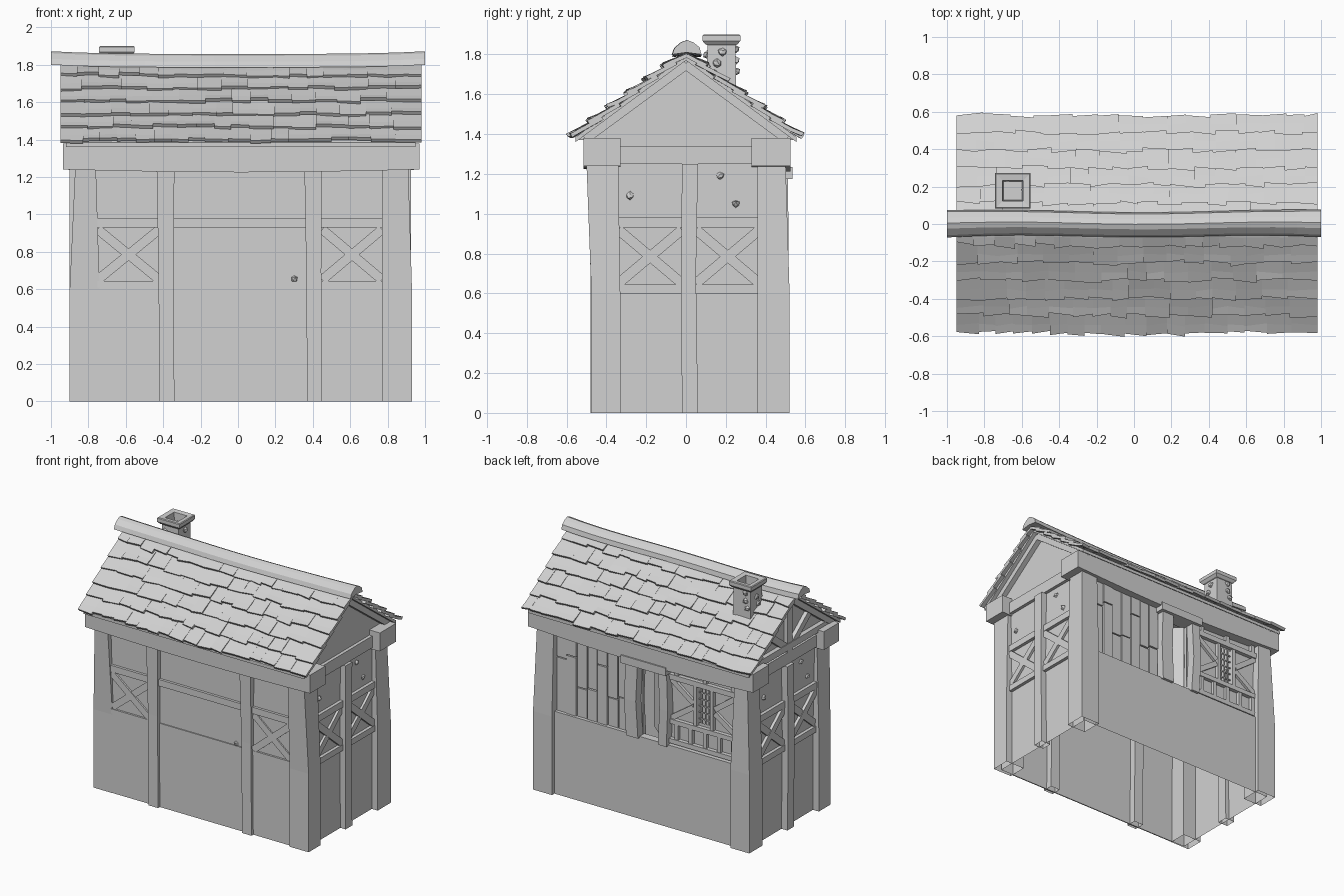
import bpy, bmesh, math, random
from mathutils import Vector

random.seed(4)
cube = bpy.data.objects.get("Cube")
if cube:
    bpy.data.objects.remove(cube, do_unlink=True)

GREY = (0.64, 0.64, 0.64, 1)
mat = bpy.data.materials.new("plain grey")
mat.use_nodes = True
mat.diffuse_color = GREY
mat.node_tree.nodes["Principled BSDF"].inputs["Base Color"].default_value = GREY


def finish(name, bm, fix=True):
    if fix:
        bmesh.ops.recalc_face_normals(bm, faces=bm.faces)
    mesh = bpy.data.meshes.new(name)
    bm.to_mesh(mesh)
    bm.free()
    mesh.materials.append(mat)
    ob = bpy.data.objects.new(name, mesh)
    bpy.context.collection.objects.link(ob)


def add_loft(bm, rings, cap_start=True, cap_end=True):
    loops = [[bm.verts.new(p) for p in ring] for ring in rings]
    n = len(loops[0])
    for a, b in zip(loops, loops[1:]):
        for i in range(n):
            bm.faces.new((a[i], a[(i + 1) % n], b[(i + 1) % n], b[i]))
    if cap_start:
        bm.faces.new(loops[0][::-1])
    if cap_end:
        bm.faces.new(loops[-1])


def loft(name, rings, **caps):
    bm = bmesh.new()
    add_loft(bm, rings, **caps)
    finish(name, bm)


def rect(x0, x1, y0, y1, z):
    return [(x0, y0, z), (x1, y0, z), (x1, y1, z), (x0, y1, z)]


def box(name, x0, x1, y0, y1, z0, z1):
    loft(name, [rect(x0, x1, y0, y1, z0), rect(x0, x1, y0, y1, z1)])


def strut(name, p, q, width, depth, normal):
    """Flat timber from p to q, lying on a wall with the given normal."""
    p, q, n = Vector(p), Vector(q), Vector(normal)
    side = (q - p).normalized().cross(n) * width / 2
    out = n * depth
    loft(name, [[c - side, c + side, c + side + out, c - side + out] for c in (p, q)])


def sheets(name, quads):
    bm = bmesh.new()
    for q in quads:
        bm.faces.new([bm.verts.new(p) for p in q])
    finish(name, bm, fix=False)


# Wall shell, open below and with door and window openings at the back
XL, XR, YF, YB, TOP, SILL = -0.85, 0.88, -0.45, 0.45, 1.3, 0.63
quads = [
    [(XL, YF, 0), (XR, YF, 0), (XR, YF, TOP), (XL, YF, TOP)],
    [(XR, YF, 0), (XR, 0.48, 0), (XR, 0.48, TOP), (XR, YF, TOP)],
    [(XL, 0.48, 0), (XL, YF, 0), (XL, YF, TOP), (XL, 0.48, TOP)],
    [(XR, 0.49, 0), (XL, 0.49, 0), (XL, 0.49, SILL), (XR, 0.49, SILL)],
    [(XR, 0.49, SILL), (XL, 0.49, SILL), (XL, 0.43, SILL), (XR, 0.43, SILL)],
]
xs = [XL, -0.54, -0.42, -0.12, 0.05, XR]
zs = [SILL, 0.85, 1.12, 1.18, TOP]
for i, (a, b) in enumerate(zip(xs, xs[1:])):
    for k, (c, d) in enumerate(zip(zs, zs[1:])):
        door, window = i == 3 and k < 3, i == 1 and k == 1
        if not door and not window:
            quads.append([(b, YB, c), (a, YB, c), (a, YB, d), (b, YB, d)])
sheets("wall_shell", quads)
box("front_sill", -0.74, 0.77, YF - 0.008, YF, 0.0, 0.64)

# Corner posts, kinked above the sill
corners = {
    "front_right_post": ((-0.90, -0.74, -0.46, -0.32), (-0.87, -0.76, -0.49, -0.34)),
    "front_left_post": ((0.77, 0.93, -0.475, -0.33), (0.77, 0.91, -0.50, -0.34)),
    "back_right_post": ((-0.90, -0.74, 0.36, 0.52), (-0.87, -0.76, 0.36, 0.50)),
    "back_left_post": ((0.77, 0.93, 0.36, 0.52), (0.77, 0.91, 0.36, 0.50)),
}
for name, (low, high) in corners.items():
    loft(name, [rect(*low, 0), rect(*low, 0.6), rect(*high, 1.26)], cap_start=False)

# Middle posts
for name, x in (("front_mid_post_right", -0.38), ("front_mid_post_left", 0.41)):
    loft(name, [rect(x - 0.04, x + 0.04, -0.48, -0.40, 0), rect(x - 0.045, x + 0.035, -0.48, -0.40, 0.7),
                rect(x - 0.055, x + 0.04, -0.49, -0.40, 1.26)], cap_start=False)
for name, x in (("right_mid_post", -0.86), ("left_mid_post", 0.885)):
    loft(name, [rect(x - 0.04, x + 0.04, -0.02, 0.06, 0), rect(x - 0.04, x + 0.04, -0.025, 0.05, 0.7),
                rect(x - 0.04, x + 0.04, -0.02, 0.06, 1.25)], cap_start=False)

# Front rails and cross braces
box("front_rail", -0.76, 0.77, -0.47, YF, 0.93, 0.98)
for a, b in ((-0.75, -0.42), (0.77, 0.45)):
    box("front_low_rail", min(a, b), max(a, b), -0.465, YF, 0.61, 0.645)
    strut("front_brace", (a, YF, 0.92), (b, YF, 0.65), 0.05, 0.014, (0, -1, 0))
    strut("front_brace", (a, YF, 0.65), (b, YF, 0.92), 0.05, 0.010, (0, -1, 0))

# Gable ends: rails, cross braces, tie beam, panel and rafters
for side, x, s in (("right", XL, -1), ("left", XR, 1)):
    x0, x1 = sorted((x, x + s * 0.025))
    for a, b in ((-0.34, -0.02), (0.05, 0.37)):
        box(side + "_rail", x0, x1, a, b, 0.93, 0.98)
        box(side + "_low_rail", x0, x1, a, b, 0.60, 0.645)
        strut(side + "_brace", (x, a, 0.92), (x, b, 0.65), 0.05, 0.022, (s, 0, 0))
        strut(side + "_brace", (x, a, 0.65), (x, b, 0.92), 0.05, 0.018, (s, 0, 0))
    box(side + "_tie_beam", x0, x1, -0.34, 0.34, 1.25, 1.34)
    tri = [(x, -0.54, 1.37), (x, 0.54, 1.37), (x, 0, 1.79)]
    base = [(x, -0.5, 1.25), (x, 0.5, 1.25), (x, 0.5, 1.37), (x, -0.5, 1.37)]
    sheets(side + "_gable_panel", [q[::s] for q in (tri, base)])
    for t in (-1, 1):
        strut(side + "_rafter", (x, t * 0.51, 1.38), (x, 0, 1.755), 0.06, 0.04, (s, 0, 0))
        if s < 0:
            strut("gable_strut", (x, t * 0.03, 1.38), (x, t * 0.26, 1.56), 0.05, 0.03, (s, 0, 0))
    if s < 0:
        strut("king_post", (x, 0, 1.34), (x, 0, 1.75), 0.06, 0.03, (s, 0, 0))
        box("gable_tie", x - 0.035, x, -0.48, 0.48, 1.36, 1.41)

# Sagging eave beams
for name, y0, y1, sag in (("front_eave_beam", -0.515, -0.33, 0.015), ("back_eave_beam", 0.33, 0.525, 0.03)):
    rings = []
    for i in range(9):
        t = i / 8
        d = sag * math.sin(math.pi * t)
        x = -0.935 + 1.905 * t
        rings.append([(x, y0, 1.24 - d), (x, y1, 1.24 - d), (x, y1, 1.38), (x, y0, 1.38)])
    loft(name, rings)

# Back wall: planks in two lengths beside the door
for i in range(7):
    a = 0.165 + i * 0.087
    split = random.uniform(0.8, 1.1)
    for c, d in ((0.62, split - 0.004), (split + 0.004, 1.26)):
        box("plank", a, a + 0.079, YB, YB + random.uniform(0.012, 0.024), c, d)

# Door frame and a leaf standing ajar
for name, a, w, lean in (("door_post_left", 0.05, 0.10, 0.015), ("door_post_right", -0.19, 0.07, -0.015)):
    loft(name, [rect(a, a + w, 0.41, 0.51, 0.62), rect(a + lean, a + lean + w, 0.41, 0.515, 0.9),
                rect(a, a + w, 0.41, 0.51, 1.26)])
box("door_lintel", -0.20, 0.18, 0.41, 0.535, 1.175, 1.235)
strut("door_leaf", (-0.12, 0.42, 0.90), (0.06, 0.27, 0.90), 0.54, 0.02, (0.64, 0.77, 0))

# Timber framing around the window
for z, h in ((0.66, 0.035), (0.81, 0.035), (1.15, 0.04)):
    box("window_wall_rail", -0.77, -0.19, YB, 0.48, z - h / 2, z + h / 2)
for i in range(5):
    x = -0.73 + i * 0.12
    box("short_stud", x - 0.015, x + 0.015, YB, 0.475, 0.67, 0.80)
    if i % 2 == 0:
        box("upper_stud", x - 0.015, x + 0.015, YB, 0.475, 1.16, 1.26)
for a, b in ((-0.76, -0.57), (-0.2, -0.39)):
    strut("window_brace", (a, YB, 1.13), (b, YB, 0.99), 0.04, 0.02, (0, 1, 0))
    strut("window_brace", (a, YB, 0.83), (b, YB, 0.96), 0.04, 0.02, (0, 1, 0))
for x in (-0.55, -0.41):
    box("window_jamb", x - 0.013, x + 0.013, 0.43, 0.475, 0.82, 1.14)
for i in range(1, 4):
    x = -0.54 + 0.03 * i
    box("window_bar", x - 0.004, x + 0.004, 0.442, 0.452, 0.83, 1.13)
for i in range(1, 6):
    z = 0.83 + 0.05 * i
    box("window_crossbar", -0.54, -0.42, 0.44, 0.45, z - 0.004, z + 0.004)


# Loose stones set into the walls
def stone(name, x, y, z, size):
    bm = bmesh.new()
    bmesh.ops.create_icosphere(bm, subdivisions=1, radius=size)
    for v in bm.verts:
        v.co = Vector((x, y, z)) + v.co * random.uniform(0.75, 1.1)
    finish(name, bm)


for y, z in ((-0.28, 1.09), (0.17, 1.19), (0.25, 1.05)):
    stone("wall_stone", XR, y, z, 0.022)
    stone("wall_stone", XL, -y, z, 0.022)
stone("wall_stone", 0.3, YF, 0.655, 0.022)

# Roof deck
APEX, SLOPE = 1.80, 0.74
prof = [(-0.555, 0.005), (0, 0.005), (0.555, 0.005), (0.555, 0.03), (0, 0.03), (-0.555, 0.03)]
loft("roof_deck", [[(x, y, APEX - SLOPE * abs(y) - d) for y, d in prof] for x in (-0.92, 0.95)])

# Overlapping uneven shingles
for name, s in (("front_shingles", -1), ("back_shingles", 1)):
    bm = bmesh.new()
    normal = Vector((0, s * SLOPE, 1)).normalized()
    for row in range(6):
        low = 0.098 + row * 0.0935
        x = -0.95
        while x < 0.97:
            end = x + random.uniform(0.085, 0.145)
            if 0.98 - end < 0.06:
                end = 0.98
            drop = low + random.uniform(-0.01, 0.01)
            lift = random.uniform(0.022, 0.036)
            rings = []
            for d, h in ((max(low - 0.14, 0), 0.004), (low - 0.04, lift * 0.7), (drop, lift)):
                skew = random.uniform(-0.006, 0.006)
                ring = []
                for px, k in ((x, 1), (end, -1)):
                    y = d + skew * k
                    ring.append(Vector((px, s * y, APEX - SLOPE * y)) + normal * (h + skew * k * 0.6))
                rings.append(ring + [p - normal * 0.02 for p in ring[::-1]])
            add_loft(bm, rings)
            x = end
    finish(name, bm)

# Ridge cap: a low angled strip that kicks up at both ends
cap = [(-0.072, 1.80), (-0.06, 1.832), (-0.025, 1.862), (0.005, 1.872), (0.035, 1.86),
       (0.066, 1.835), (0.075, 1.80), (0.0, 1.81)]
rings = []
for i in range(17):
    t = i / 16
    wob = 0.006 * math.sin(t * 9)
    u = abs(2 * t - 1)
    sag = 0.014 * (1 - u ** 4)
    rings.append([(-1 + 2 * t, y * (0.9 + 0.1 * u ** 4) + wob, z - sag) for y, z in cap])
loft("ridge_cap", rings)


# Chimney with a hollow crown and rough stones
def square(r, z):
    return rect(-0.648 - r, -0.648 + r, 0.178 - r, 0.178 + r, z)


loft("chimney_shaft", [square(0.075, 1.58), square(0.07, 1.86)], cap_end=False)
loft("chimney_crown", [square(r, z) for r, z in (
    (0.065, 1.845), (0.08, 1.85), (0.095, 1.868), (0.095, 1.895), (0.09, 1.90),
    (0.055, 1.895), (0.05, 1.78))], cap_start=False)
for i in range(10):
    a = i * math.pi / 2
    u = random.uniform(-0.05, 0.05)
    dx, dy = math.cos(a), math.sin(a)
    stone("chimney_stone", -0.648 + dx * 0.07 - dy * u, 0.178 + dy * 0.07 + dx * u, 1.70 + i * 0.014, 0.025)
